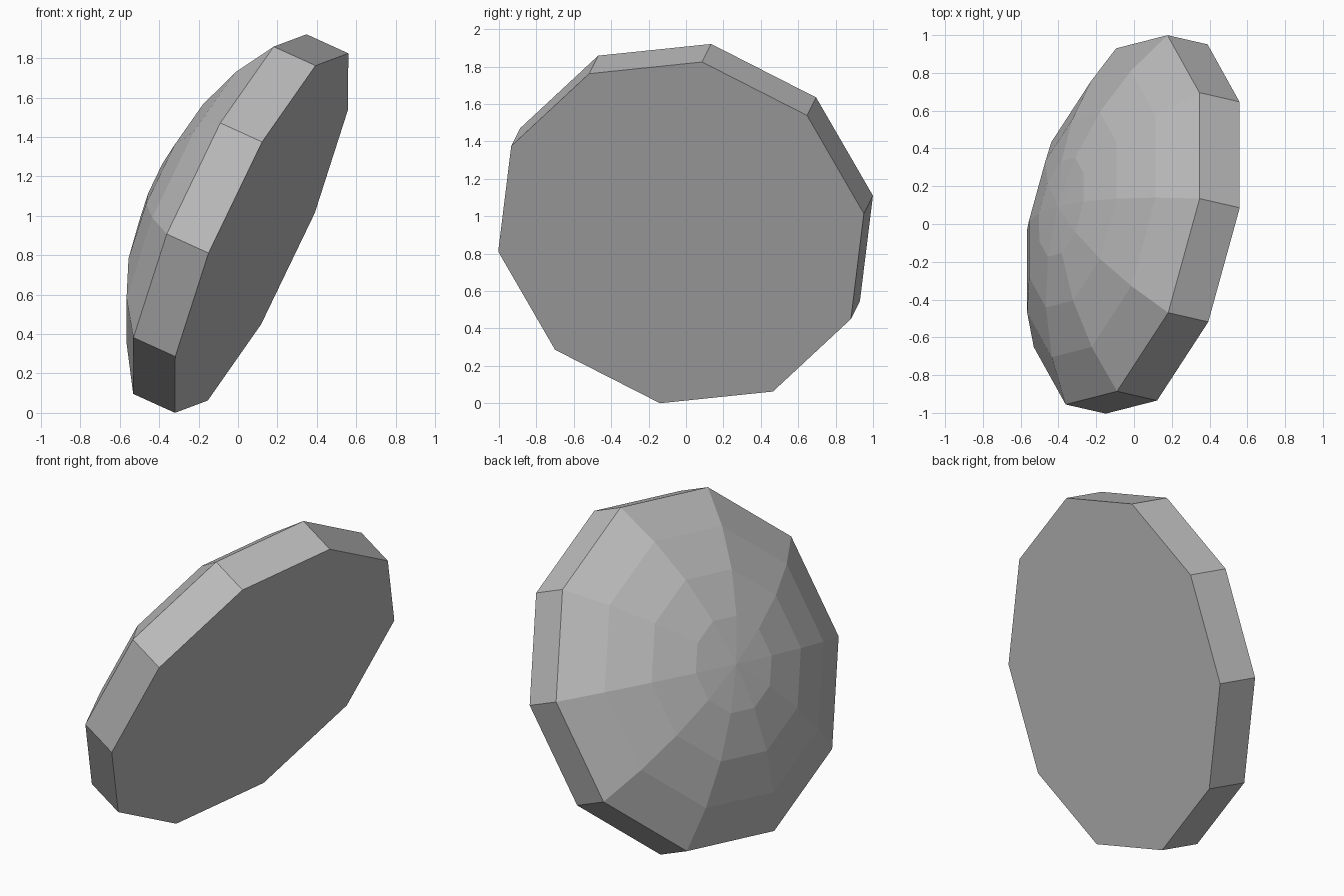
import bpy, bmesh
from math import sin, cos, tau, asin
from mathutils import Matrix, Vector

cube = bpy.data.objects.get("Cube")
if cube:
    bpy.data.objects.remove(cube, do_unlink=True)

SIDES, RINGS = 10, 4
RADIUS, BAND, RISE = 1.019, 0.238, 0.35

# Plain grey material
grey = bpy.data.materials.new("grey")
grey.use_nodes = True
color = (0.5, 0.5, 0.5, 1)
grey.diffuse_color = color
grey.node_tree.nodes["Principled BSDF"].inputs["Base Color"].default_value = color

# Profile: straight band, then a shallow spherical cap
sphere = (RADIUS**2 + RISE**2) / (2 * RISE)
rim_angle = asin(RADIUS / sphere)
profile = [(RADIUS, 0)]
for i in range(RINGS, 0, -1):
    a = rim_angle * i / RINGS
    profile.append((sphere * sin(a), BAND + RISE - sphere * (1 - cos(a))))

# Revolve the profile into flat-faced rings
bm = bmesh.new()
rings = [[bm.verts.new((r * cos(tau * k / SIDES), r * sin(tau * k / SIDES), h))
          for k in range(SIDES)] for r, h in profile]
bm.faces.new(rings[0][::-1])
for low, high in zip(rings, rings[1:]):
    for k in range(SIDES):
        n = (k + 1) % SIDES
        bm.faces.new((low[k], low[n], high[n], high[k]))
apex = bm.verts.new((0, 0, BAND + RISE))
for k in range(SIDES):
    bm.faces.new((rings[-1][k], rings[-1][(k + 1) % SIDES], apex))
bmesh.ops.recalc_face_normals(bm, faces=bm.faces)

# Lean the dome: its axis, and the direction of one corner
axis = Vector((-0.8915, 0.2038, 0.4047)).normalized()
corner = Vector((0.44, 0.1125, 0.9125))
corner = (corner - axis * corner.dot(axis)).normalized()
turn = Matrix((corner, axis.cross(corner), axis)).transposed().to_4x4()
bm.transform(Matrix.Translation((0.12, -0.0265, 0.9125)) @ turn)

mesh = bpy.data.meshes.new("faceted_dome")
bm.to_mesh(mesh)
bm.free()
mesh.materials.append(grey)
dome = bpy.data.objects.new("faceted_dome", mesh)
bpy.context.collection.objects.link(dome)
